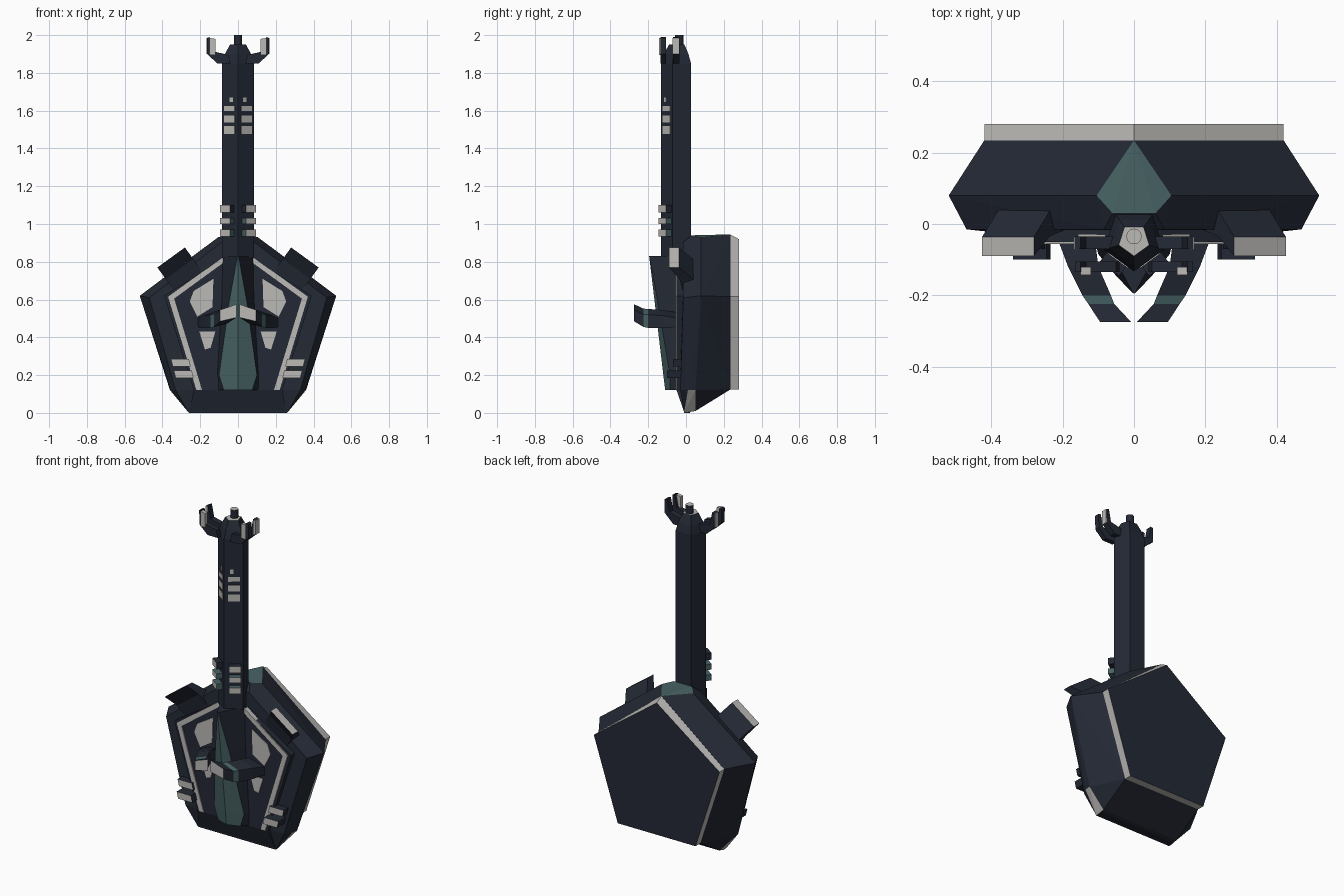
import bpy, bmesh, math
from mathutils import Vector

if "Cube" in bpy.data.objects:
    bpy.data.objects.remove(bpy.data.objects["Cube"])


def mat(name, r, g, b):
    m = bpy.data.materials.new(name)
    m.diffuse_color = (r, g, b, 1)
    m.use_nodes = True
    m.node_tree.nodes["Principled BSDF"].inputs["Base Color"].default_value = m.diffuse_color
    return m


DARK = mat("dark_navy", .017, .022, .035)
TEAL = mat("teal", .065, .125, .13)
PALE = mat("pale", .5, .49, .47)
MATS = [DARK, TEAL, PALE]


def finish(name, bm):
    bmesh.ops.recalc_face_normals(bm, faces=bm.faces[:])
    me = bpy.data.meshes.new(name)
    for m in MATS:
        me.materials.append(m)
    bm.to_mesh(me)
    bm.free()
    ob = bpy.data.objects.new(name, me)
    bpy.context.collection.objects.link(ob)
    return ob


def loft(name, rings, m=0, start=None, end=None, paint=None):
    """Skin between matching rings, caps at both ends; paint(segment, column) picks a material."""
    bm = bmesh.new()
    vs = [[bm.verts.new(p) for p in r] for r in rings]
    n = len(rings[0])
    for i in range(len(vs) - 1):
        for j in range(n):
            k = (j + 1) % n
            f = bm.faces.new((vs[i][j], vs[i][k], vs[i + 1][k], vs[i + 1][j]))
            f.material_index = paint(i, j) if paint else m
    for r, c in ((vs[0], start), (vs[-1], end)):
        bm.faces.new(r).material_index = m if c is None else c
    return finish(name, bm)


def plate(name, pts, y0, y1, m=0, front=None):
    """Front-view outline (x, z) extruded from y0 (front) to y1."""
    return loft(name, [[(x, y, z) for x, z in pts] for y in (y0, y1)], m, start=front)


def both(side_name, fn):
    for s, side in ((1, "right"), (-1, "left")):
        fn(f"{side_name}_{side}", s)


def flip(pts, s):
    return [(x * s, z) for x, z in pts]


# Faceted main body as a convex hull, cut corners coloured
bm = bmesh.new()
half = [(.42, .235, .615), (.26, .235, .124), (.105, .08, .93), (.52, .08, .62),
        (.36, .05, .12), (.355, .01, .12), (.26, -.01, 0), (.26, .05, .01),
        (.06, .03, .94), (.085, -.015, .905), (.47, -.015, .61), (.33, -.03, .12)]
for x, y, z in half:
    bm.verts.new((x, y, z))
    bm.verts.new((-x, y, z))
bm.verts.new((0, .235, .945))
bmesh.ops.convex_hull(bm, input=bm.verts[:])
bm.normal_update()
for f in bm.faces:
    c = f.calc_center_median()
    if f.normal.z > .9:
        f.material_index = 1
    elif c.z < .1 and abs(f.normal.x) > .5 and abs(f.normal.y) < .35:
        f.material_index = 2
finish("body", bm)

# Back panel with pale rim
back = [(.42, .615), (.26, .124), (-.26, .124), (-.42, .615)]
loft("back_panel", [[(x, .233, z) for x, z in [(0, .945)] + back],
                    [(x, .28, z) for x, z in [(0, .92)] + back]], 2, end=0)

# Raised front panel and sloping chin
plate("front_panel", [(0, .87), (.39, .62), (.235, .12), (-.235, .12), (-.39, .62)], -.05, 0)
loft("chin", [[(x, -.05, .12), (x, .02, .12), (x * 1.1, .02, 0), (x * 1.1, -.008, 0)]
              for x in (-.235, .235)])

# Flat trims on the front panel
TRIM = [(.08, .825), (.37, .615), (.22, .12), (.19, .12), (.338, .605), (.08, .793)]
UPPER = [(.13, .71), (.235, .645), (.255, .59), (.215, .51), (.135, .56)]
LOWER = [(.12, .43), (.205, .43), (.175, .335), (.145, .345)]
both("trim_strip", lambda n, s: plate(n, flip(TRIM, s), -.056, -.03, 2))
both("upper_inlay", lambda n, s: plate(n, flip(UPPER, s), -.054, -.03, 2))
both("lower_inlay", lambda n, s: plate(n, flip(LOWER, s), -.054, -.03, 2))

# Small side clips low on the body
for z, x0, y in ((.245, .25, -.07), (.185, .235, -.1)):
    both("clip", lambda n, s: plate(n, flip([(x0, z), (x0 + .095, z), (x0 + .105, z + .04),
                                            (x0 + .01, z + .04)], s), y, 0, 0, front=2))

# Central keel: teal ridge with dark flanks
keel = []
for z, ridge, w, base in ((.83, -.195, .003, .085), (.58, -.165, .048, .09),
                          (.2, -.12, .1, .112), (.12, -.11, .075, .112)):
    e = ridge + .35 * w
    keel.append([(-base, -.04, z), (-w, e, z), (0, ridge, z), (w, e, z), (base, -.04, z)])
loft("keel", keel, paint=lambda i, j: 1 if j in (1, 2) else 0)

# Curved horns reaching forward, teal band near the tips
HORN = [(-.04, .11, .215, .455, .53), (-.12, .1, .185, .45, .545), (-.2, .065, .145, .45, .55),
        (-.225, .055, .128, .455, .552), (-.275, .008, .095, .485, .575)]


def horn(n, s):
    rings = [[(s * a, y, (lo + hi) / 2 + (hi - lo) * .5), (s * b, y, hi - .03),
              (s * b, y, lo), (s * a, y, lo + .02)] for y, a, b, lo, hi in HORN]
    loft(n, rings, end=2, paint=lambda i, j: 1 if i == 2 else 0)


both("horn", horn)


# Slanted shoulder blocks with pale ends
def shoulder(n, s):
    nrm, tan = Vector((.588, 0, .809)), Vector((.809, 0, -.588))
    rings = []
    for prof in (((-.1, -.01), (-.06, .07)), ((.0, -.035), (-.02, .055)), ((.075, -.09), (.075, -.037))):
        ring = []
        for (a, y), w in ((prof[0], -.09), (prof[1], -.09), (prof[1], .09), (prof[0], .09)):
            p = Vector((.31, y, .762)) + nrm * a + tan * w
            ring.append((p.x * s, p.y, p.z))
        rings.append(ring)
    loft(n, rings, end=2)


both("shoulder_block", shoulder)


# Five-sided neck with tapered head and peg
def penta(r, z):
    return [(r * math.sin(k * math.tau / 5), -.045 - r * math.cos(k * math.tau / 5), z) for k in range(5)]


loft("neck", [penta(.088, .82), penta(.088, 1.85)])
loft("neck_head", [penta(.088, 1.85), penta(.072, 1.9), penta(.045, 1.95)], end=2)
bm = bmesh.new()
bmesh.ops.create_cone(bm, cap_ends=True, segments=12, radius1=.022, radius2=.022, depth=.06)
bmesh.ops.translate(bm, verts=bm.verts[:], vec=(0, -.035, 1.97))
for f in bm.faces:
    f.material_index = 2 if f.normal.z > .9 else 0
finish("head_peg", bm)


# Bars lying on the two front faces of the neck
def bar(name, z, h, t0, t1, d, m, front):
    def make(n, s):
        pts = [(t * .084 + o * .59, -.133 + t * .061 - o * .81)
               for t, o in ((t0, d), (t1, d), (t1, -.01), (t0, -.01))]
        loft(n, [[(x * s, y, zz) for x, y in pts] for zz in (z, z + h)], m,
             paint=lambda i, j: front if j == 0 else m)
    both(name, make)


for z, h, t0, t1 in ((1.645, .025, .3, .5), (1.597, .028, .2, .85),
                     (1.537, .038, .2, .85), (1.477, .042, .2, .85)):
    bar("fret_mark", z, h, t0, t1, .003, 2, 2)
for z, h, m in ((1.06, .04, 0), (1.0, .033, 1), (.935, .035, 1)):
    bar("neck_clamp", z, h, .25, .9, .035, m, 2)

# Upright prongs around the head
PRONG = [(.04, 1.85), (.11, 1.85), (.163, 1.9), (.165, 1.985), (.15, 1.99), (.135, 1.915), (.05, 1.895)]
PAD = [(.12, 1.895), (.15, 1.895), (.15, 1.985), (.12, 1.98)]
for y0, y1 in ((-.135, -.105), (-.07, -.035)):
    both("prong", lambda n, s: plate(n, flip(PRONG, s), y0, y1))
both("prong_pad", lambda n, s: plate(n, flip(PAD, s), -.143, -.12, 2))
both("prong_side_pad", lambda n, s: plate(n, flip([(.155, 1.9), (.168, 1.9), (.168, 1.985), (.155, 1.985)], s),
                                          -.072, -.037, 2))
